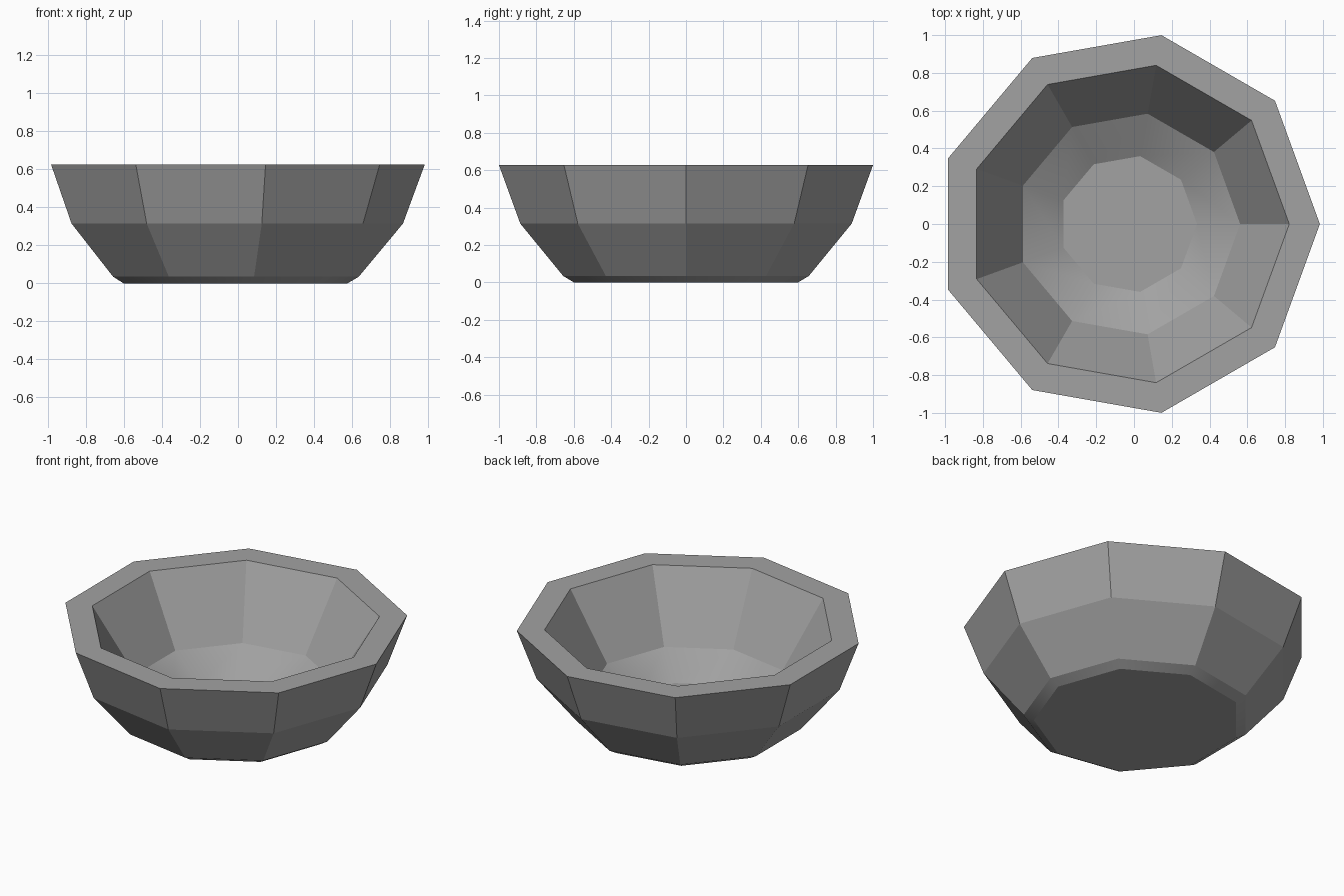
import bpy
import bmesh
from math import cos, sin, tau

cube = bpy.data.objects.get("Cube")
if cube:
    bpy.data.objects.remove(cube, do_unlink=True)

SIDES = 9
CENTRE_X = -0.031

# Bowl profile (radius, height): underside, outer wall, rim, inner wall, floor
PROFILE = [
    (0.608, 0.0), (0.667, 0.035), (0.90, 0.315), (1.015, 0.627),
    (0.853, 0.627), (0.593, 0.215), (0.365, 0.085),
]
# Bands with soft shading: foot bevel and the slope around the floor
SOFT_BANDS = {0, 5}

# Stone material
stone = bpy.data.materials.new("grey stone")
stone.use_nodes = True
colour = (0.36, 0.36, 0.36, 1)
stone.diffuse_color = colour
shader = stone.node_tree.nodes["Principled BSDF"]
shader.inputs["Base Color"].default_value = colour
shader.inputs["Roughness"].default_value = 0.9


def ring(bm, radius, height):
    """Nine-sided loop of vertices with one corner on +x."""
    angles = [tau * i / SIDES for i in range(SIDES)]
    return [bm.verts.new((CENTRE_X + radius * cos(a), radius * sin(a), height))
            for a in angles]


# Bowl: stacked rings bridged into bands, capped below and at the floor
bm = bmesh.new()
rings = [ring(bm, r, z) for r, z in PROFILE]
for band, (low, high) in enumerate(zip(rings, rings[1:])):
    for i in range(SIDES):
        j = (i + 1) % SIDES
        face = bm.faces.new((low[i], low[j], high[j], high[i]))
        face.smooth = band in SOFT_BANDS
bm.faces.new(rings[0][::-1])
bm.faces.new(rings[-1])
bmesh.ops.recalc_face_normals(bm, faces=bm.faces)

mesh = bpy.data.meshes.new("bowl")
bm.to_mesh(mesh)
bm.free()
mesh.materials.append(stone)
bowl = bpy.data.objects.new("bowl", mesh)
bpy.context.collection.objects.link(bowl)
